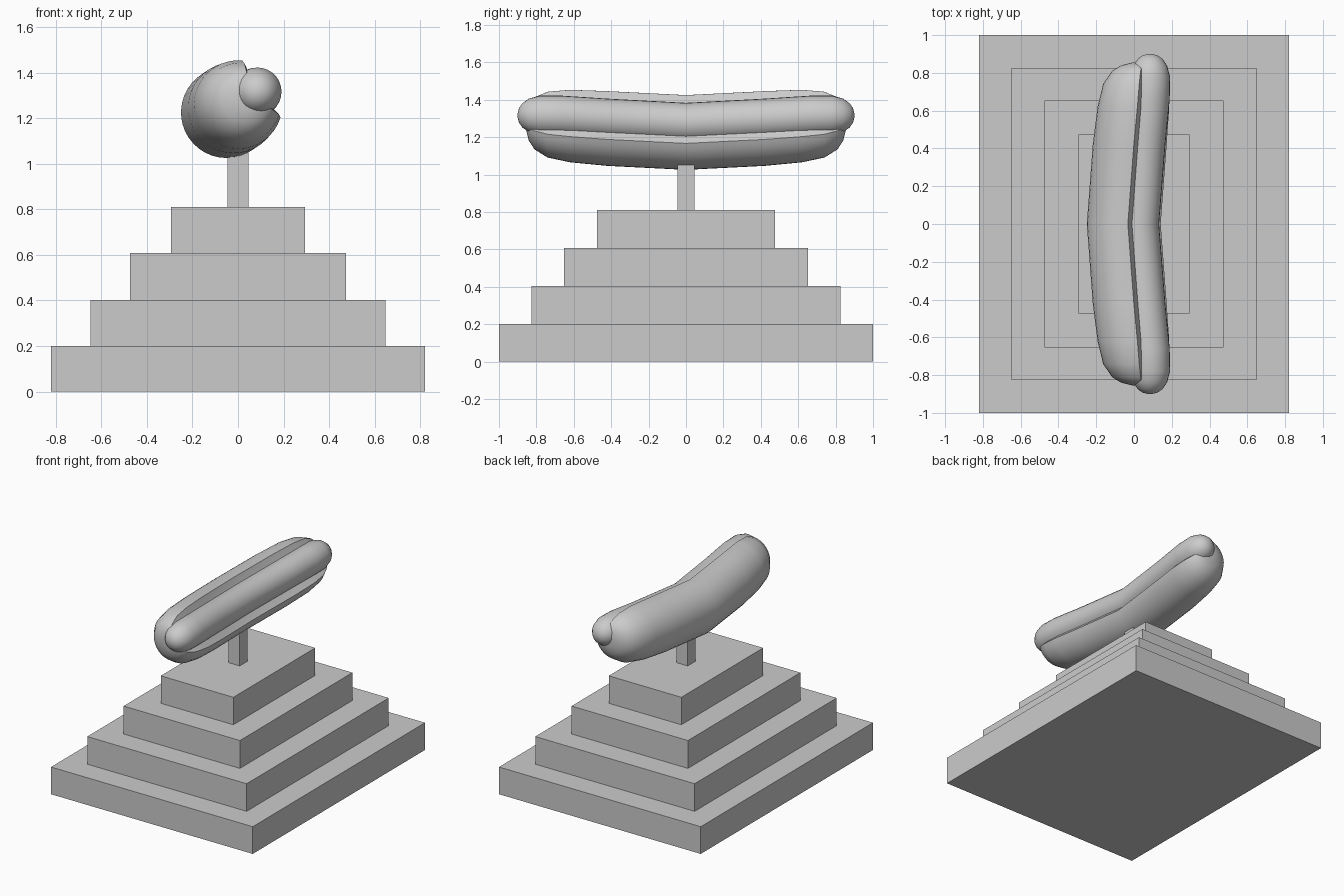
import bpy, bmesh
from math import cos, sin, radians, pi

if "Cube" in bpy.data.objects:
    bpy.data.objects.remove(bpy.data.objects["Cube"])

TILT = radians(34)                 # direction the bun opens and bends towards
DX, DZ = cos(TILT), sin(TILT)
BUN = (-0.05, 1.225)               # bun centre (x, z) at mid length
BUN_R, SAUSAGE_R = 0.2, 0.108


def box(name, hx, hy, z0, z1):
    bpy.ops.mesh.primitive_cube_add(size=1, location=(0, 0, (z0 + z1) / 2))
    ob = bpy.context.object
    ob.name = name
    ob.scale = (2 * hx, 2 * hy, z1 - z0)
    bpy.ops.object.transform_apply(location=False, rotation=False, scale=True)
    return ob


def loft(name, profile, offset, half):
    """Sweep a profile along y; half holds (y, bend, scale), mirrored about y = 0."""
    stations = [(-y, t, s) for y, t, s in reversed(half[1:])] + half
    bm = bmesh.new()
    rings = []
    for y, t, s in stations:
        cx = BUN[0] + DX * (offset + t)
        cz = BUN[1] + DZ * (offset + t)
        rings.append([bm.verts.new((cx + u * s, y, cz + w * s)) for u, w in profile])
    n = len(profile)
    for a, b in zip(rings, rings[1:]):
        for i in range(n):
            j = (i + 1) % n
            bm.faces.new((a[i], a[j], b[j], b[i]))
    bm.faces.new(rings[0])
    bm.faces.new(rings[-1][::-1])
    bmesh.ops.recalc_face_normals(bm, faces=bm.faces)
    me = bpy.data.meshes.new(name)
    bm.to_mesh(me)
    bm.free()
    ob = bpy.data.objects.new(name, me)
    bpy.context.collection.objects.link(ob)
    bpy.context.view_layer.objects.active = ob
    bpy.ops.object.select_all(action='DESELECT')
    ob.select_set(True)
    bpy.ops.object.shade_smooth_by_angle(angle=radians(45))
    return ob


# stepped plinth
steps = [(0.82, 1.0, 0, 0.2), (0.648, 0.825, 0.2, 0.403),
         (0.473, 0.653, 0.403, 0.608), (0.295, 0.475, 0.608, 0.81)]
for i, dims in enumerate(steps):
    box(f"plinth_step_{i + 1}", *dims)

# support post
box("support_post", 0.046, 0.046, 0.81, 1.1)

# bun: round section with a wedge cut out for the sausage
pivot = 0.05
half_gap = radians(51)
profile = []
for i in range(29):
    a = TILT + half_gap + (2 * pi - 2 * half_gap) * i / 28
    profile.append((BUN_R * cos(a) - DX * pivot, BUN_R * sin(a) - DZ * pivot))
profile.append((DX * 0.05, DZ * 0.05))
loft("bun", profile, pivot,
     [(0, 0, 1), (0.42, 0.038, 1), (0.62, 0.06, 0.97), (0.74, 0.069, 0.88),
      (0.81, 0.073, 0.7), (0.84, 0.074, 0.5), (0.855, 0.075, 0.25)])

# sausage
circle = [(SAUSAGE_R * cos(2 * pi * i / 28), SAUSAGE_R * sin(2 * pi * i / 28)) for i in range(28)]
loft("sausage", circle, 0.09,
     [(0, 0, 1), (0.42, 0.04, 1), (0.66, 0.068, 1), (0.78, 0.073, 0.98),
      (0.84, 0.073, 0.83), (0.875, 0.073, 0.6), (0.893, 0.073, 0.36), (0.9, 0.073, 0.1)])
